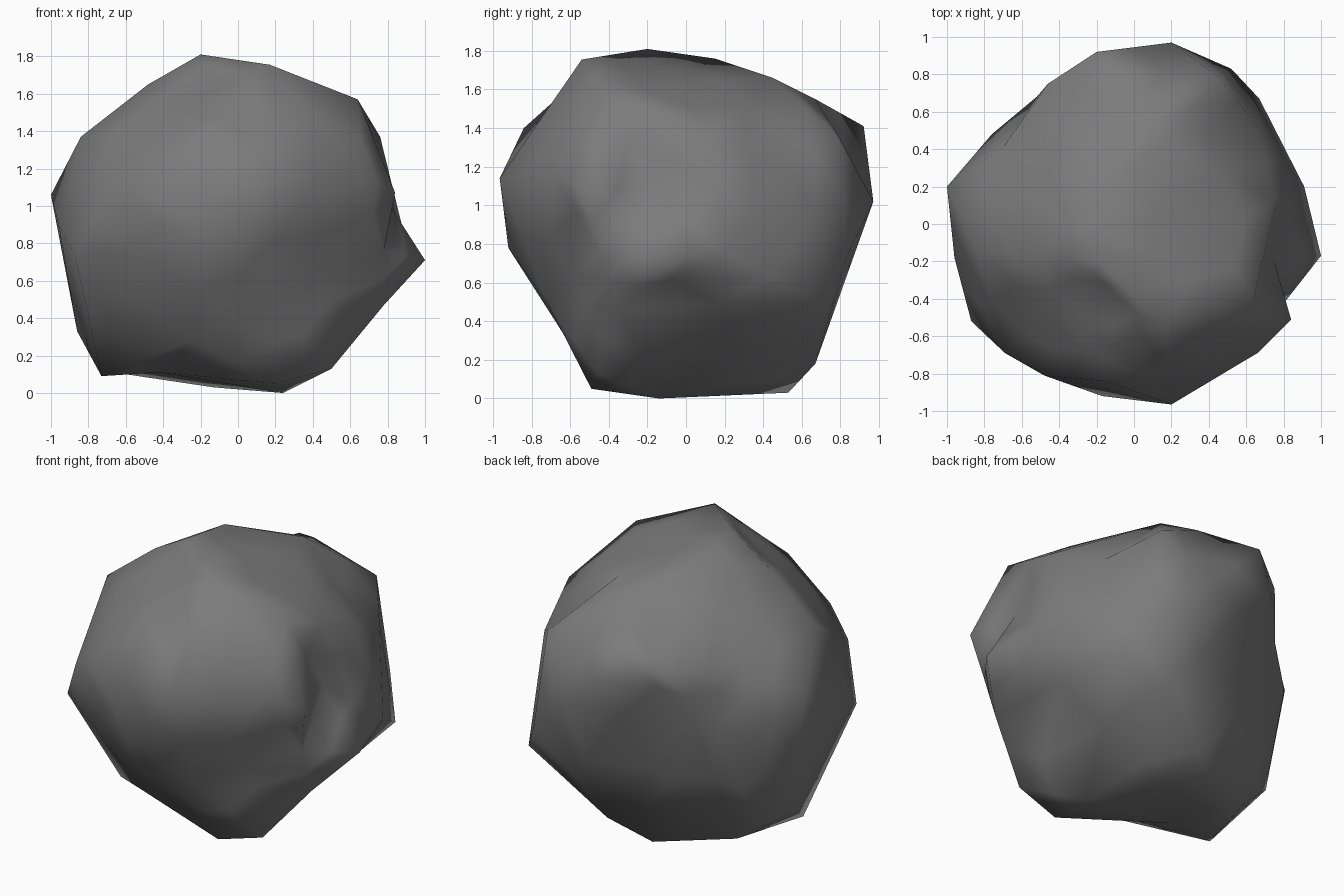
import bpy, bmesh
from mathutils import Vector

if "Cube" in bpy.data.objects:
    bpy.data.objects.remove(bpy.data.objects["Cube"])

CENTRE = Vector((0, 0, 0.9))
ROUNDING = 0.5   # 0 = flat between the corners, 1 = fully arched

# Chiselled corners of the rock, grouped by side
CORNERS = [
    # crown
    (-.2, -.2, 1.81), (.17, -.54, 1.755), (-.2, .15, 1.76), (.17, .45, 1.66), (-.48, -.17, 1.65),
    (.44, -.06, 1.63), (.64, -.4, 1.57), (.08, .67, 1.55), (-.42, -.52, 1.46), (-.13, -.42, 1.67),
    # front
    (-.1, -.65, 1.57), (-.15, -.84, 1.4), (.2, -.965, 1.14), (-.48, -.81, 1.17), (.66, -.69, 1.18),
    (-.17, -.92, .78), (.2, -.72, .5), (-.25, -.6, .28),
    # right
    (.76, .125, 1.37), (.84, -.51, 1.07), (.66, .52, 1.2), (1, -.17, .71), (.91, .2, .76),
    (.75, -.2, 1.1), (.78, -.45, .76), (.78, -.35, .47), (.67, .67, .5),
    # back
    (-.2, .92, 1.41), (.2, .97, 1.02), (-.46, .75, 1.31), (.45, .79, 1.355), (.52, .83, .73),
    (-.52, .68, 1.0), (.1, .67, .18),
    # left
    (-.84, -.15, 1.37), (-1, .2, 1.06), (-.69, -.69, 1.04), (-.96, -.18, .9), (-.76, .48, .85),
    (-.87, -.52, .73), (-.86, .19, .33), (-.7, .41, 1.3),
    # underside
    (.5, -.46, .13), (.24, -.14, 0), (.2, -.49, .05), (-.13, .53, .03),
    (-.6, .33, .1), (-.42, -.19, .11), (-.73, -.17, .09),
]

# Skin the corners: wrap their directions on a sphere, then push each one out
bm = bmesh.new()
reach = {}
for c in CORNERS:
    offset = Vector(c) - CENTRE
    reach[bm.verts.new(offset.normalized())] = offset.length
bmesh.ops.convex_hull(bm, input=bm.verts[:])
for v, r in reach.items():
    v.co = v.co.normalized() * r

# Split every edge once and arch the middle a little
old = set(reach)
bmesh.ops.subdivide_edges(bm, edges=bm.edges[:], cuts=1, use_grid_fill=True)
for v in bm.verts:
    if v in old:
        continue
    ends = [e.other_vert(v) for e in v.link_edges if e.other_vert(v) in old]
    if ends:
        mean = sum(reach[e] for e in ends) / len(ends)
        flat = v.co.length
        v.co *= (flat + ROUNDING * (mean - flat)) / flat

for v in bm.verts:
    v.co += CENTRE
    v.co.z = max(v.co.z, 0)
bmesh.ops.recalc_face_normals(bm, faces=bm.faces)
for f in bm.faces:
    f.smooth = True
mesh = bpy.data.meshes.new("rock")
bm.to_mesh(mesh)
bm.free()

stone = bpy.data.materials.new("grey stone")
stone.diffuse_color = (0.2, 0.2, 0.2, 1)
stone.use_nodes = True
stone.node_tree.nodes["Principled BSDF"].inputs["Base Color"].default_value = stone.diffuse_color
mesh.materials.append(stone)
rock = bpy.data.objects.new("rock", mesh)
bpy.context.collection.objects.link(rock)
